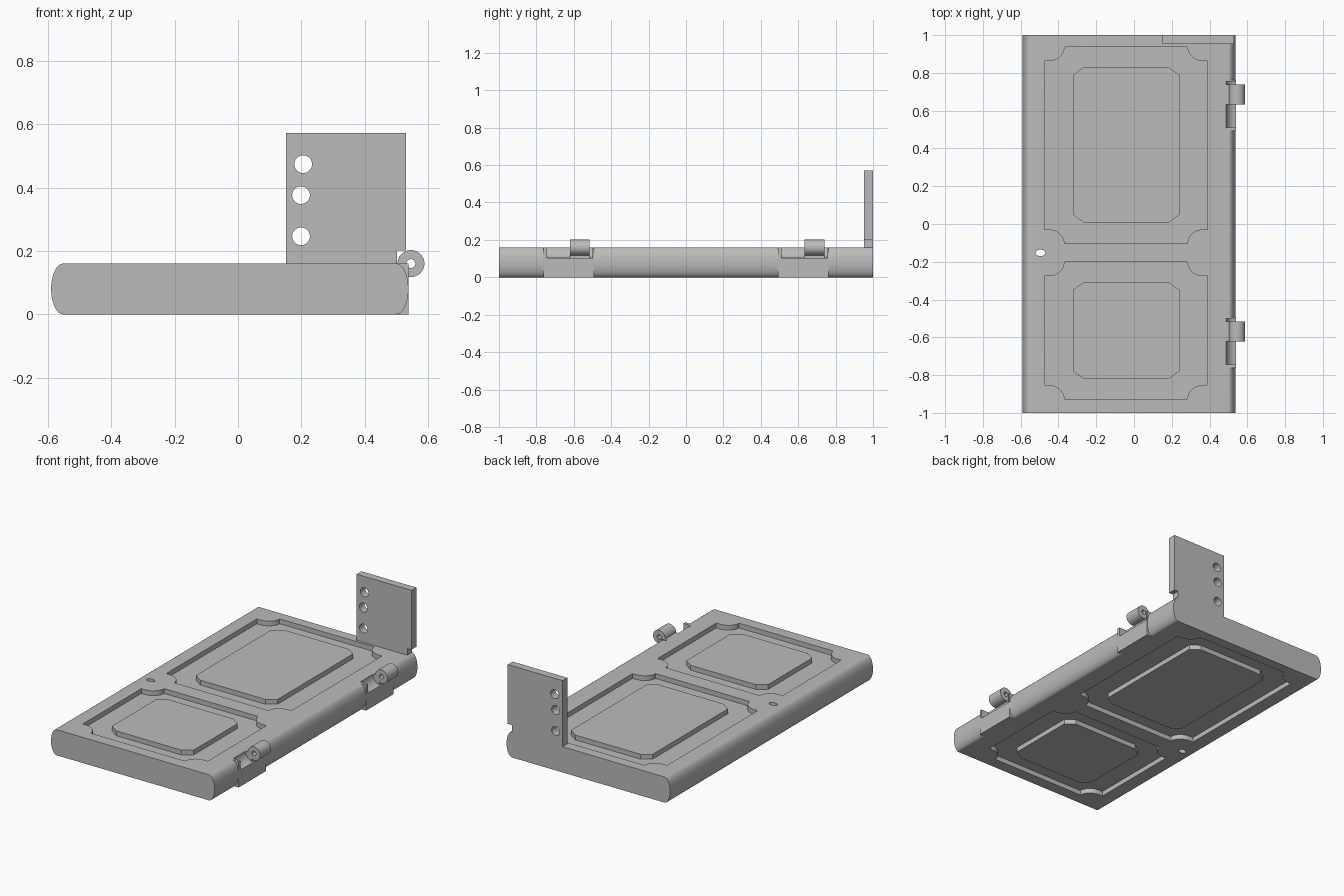
import bpy, bmesh, math
from mathutils import Vector

if "Cube" in bpy.data.objects:
    bpy.data.objects.remove(bpy.data.objects["Cube"])

grey = bpy.data.materials.new("plain_grey")
grey.diffuse_color = (0.5, 0.5, 0.5, 1)
grey.use_nodes = True
grey.node_tree.nodes["Principled BSDF"].inputs["Base Color"].default_value = grey.diffuse_color


def prism(name, outline, axis, lo, hi):
    """Extrude a closed 2D outline; axis 'y' takes (x, z), axis 'z' takes (x, y)."""
    def place(p, d):
        return (p[0], d, p[1]) if axis == 'y' else (p[0], p[1], d)
    bm = bmesh.new()
    a = [bm.verts.new(place(p, lo)) for p in outline]
    b = [bm.verts.new(place(p, hi)) for p in outline]
    bm.faces.new(a)
    bm.faces.new(b)
    for i in range(len(a)):
        j = (i + 1) % len(a)
        bm.faces.new((a[i], a[j], b[j], b[i]))
    bmesh.ops.recalc_face_normals(bm, faces=bm.faces[:])
    mesh = bpy.data.meshes.new(name)
    bm.to_mesh(mesh)
    bm.free()
    mesh.materials.append(grey)
    obj = bpy.data.objects.new(name, mesh)
    bpy.context.collection.objects.link(obj)
    return obj


def rect(x0, x1, y0, y1):
    return [(x0, y0), (x1, y0), (x1, y1), (x0, y1)]


def ellipse(cx, cy, rx, ry, n=40):
    return [(cx + rx * math.cos(2 * math.pi * i / n),
             cy + ry * math.sin(2 * math.pi * i / n)) for i in range(n)]


def combine(obj, other, operation='DIFFERENCE'):
    """Apply a boolean and remove the helper object."""
    mod = obj.modifiers.new("cut", 'BOOLEAN')
    mod.operation, mod.solver, mod.object = operation, 'EXACT', other
    deps = bpy.context.evaluated_depsgraph_get()
    deps.update()
    mesh = bpy.data.meshes.new_from_object(obj.evaluated_get(deps))
    obj.modifiers.clear()
    obj.data = mesh
    bpy.data.objects.remove(other)


def mirrored_outline(x0, x1, y0, y1, corner):
    """Outline from one corner's (inset x, inset y) points, ordered side to end."""
    pts = []
    for cx, cy, sx, sy in ((x0, y0, 1, 1), (x1, y0, -1, 1),
                           (x1, y1, -1, -1), (x0, y1, 1, -1)):
        c = [(cx + sx * u, cy + sy * v) for u, v in corner]
        pts += c if sx * sy > 0 else c[::-1]
    return pts


# Slab with bulging long edges
TOP = 0.16
profile = []
for cx, sgn in ((0.50, 1), (-0.552, -1)):
    for i in range(25):
        t = math.pi * (i / 24 - 0.5)
        profile.append((cx + sgn * 0.038 * math.cos(t), 0.08 + sgn * 0.08 * math.sin(t)))
slab = prism("door_slab", profile, 'y', -1, 1)

# Square hinge blocks in the right edge, each with a round knuckle groove
HX, HZ = 0.546, 0.16
hinges = (-0.6275, 0.6275)
for c in hinges:
    combine(slab, prism("block", rect(0.45, 0.539, 0, TOP), 'y', c - 0.135, c + 0.135), 'UNION')
for c in hinges:
    combine(slab, prism("groove", ellipse(HX, HZ, 0.058, 0.058), 'y', c - 0.117, c + 0.128))

# Panel recesses on both faces
DEPTH = 0.03
scoop = [(0, 0.074)] + [(0.024 + 0.082 * math.sin(t), 0.074 * math.cos(t))
                        for t in (math.pi / 2 * i / 10 for i in range(11))]
bevel = [(0, 0.04), (0.057, 0)]
panels = ((-0.103, 0.937, 0.008, 0.83), (-0.927, -0.202, -0.82, -0.308))
for y0, y1, _, _ in panels:
    out = mirrored_outline(-0.474, 0.389, y0, y1, scoop)
    combine(slab, prism("recess", out, 'z', TOP - DEPTH, TOP + 0.05))
    combine(slab, prism("recess", out, 'z', -0.05, DEPTH))

# Oval knob hole
combine(slab, prism("knob_hole", ellipse(-0.495, -0.153, 0.026, 0.017, 32), 'z', -0.1, 0.3))

# Raised centre fields on both faces
parts = [slab]
for (_, _, y0, y1), label in zip(panels, ("upper", "lower")):
    out = mirrored_outline(-0.323, 0.24, y0, y1, bevel)
    parts.append(prism(label + "_field_front", out, 'z', TOP - DEPTH, TOP))
    parts.append(prism(label + "_field_back", out, 'z', 0, DEPTH))

# Hinge knuckles with pin bores, and the webs that join them to the slab
for c, label in zip(hinges, ("lower", "upper")):
    y0, y1 = c + 0.006, c + 0.112
    knuckle = prism(label + "_hinge_knuckle", ellipse(HX, HZ, 0.0425, 0.0425), 'y', y0, y1)
    combine(knuckle, prism("bore", ellipse(HX, HZ, 0.014, 0.014, 24), 'y', y0 - 0.1, y1 + 0.1))
    parts.append(knuckle)
    parts.append(prism(label + "_hinge_web", rect(0.48, 0.53, 0.10, TOP), 'y', y0, y1))

# Upright plate with three holes and a notch above the slab edge
plate = prism("upright_plate", [(0.152, 0.16), (0.502, 0.16), (0.502, 0.202), (0.53, 0.202),
                                (0.53, 0.572), (0.152, 0.572)], 'y', 0.952, 1.0)
for x, z in ((0.206, 0.474), (0.199, 0.376), (0.199, 0.246)):
    combine(plate, prism("plate_hole", ellipse(x, z, 0.028, 0.028, 32), 'y', 0.8, 1.2))
parts.append(plate)

# Smooth the curves, keep the edges crisp
bpy.ops.object.select_all(action='DESELECT')
for obj in parts:
    obj.select_set(True)
bpy.context.view_layer.objects.active = slab
bpy.ops.object.shade_smooth_by_angle(angle=math.radians(30))
